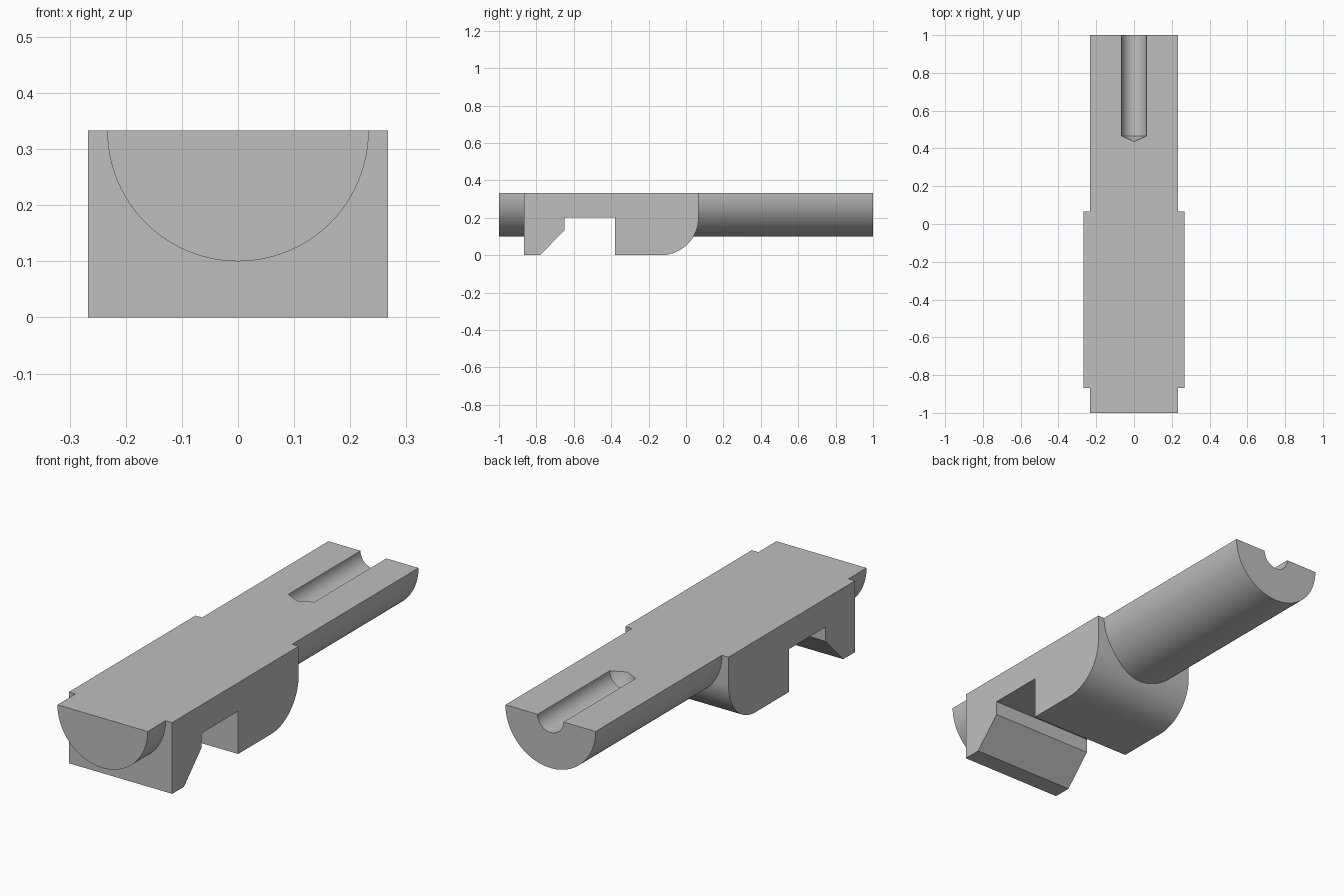
import bpy
import bmesh
import math
from mathutils import Matrix, Vector

cube = bpy.data.objects.get("Cube")
if cube:
    bpy.data.objects.remove(cube, do_unlink=True)

TOP = 0.333       # flat upper face, which also holds the axis of the bars
HALF_WIDTH = 0.267
SPARE = 0.3       # extra stock above the flat face, trimmed off at the end

grey = bpy.data.materials.new("plain_grey")
grey.use_nodes = True
colour = (0.52, 0.52, 0.52, 1)
grey.diffuse_color = colour
grey.node_tree.nodes["Principled BSDF"].inputs["Base Color"].default_value = colour


def make_object(name, bm):
    bmesh.ops.recalc_face_normals(bm, faces=bm.faces)
    mesh = bpy.data.meshes.new(name)
    bm.to_mesh(mesh)
    bm.free()
    mesh.materials.append(grey)
    obj = bpy.data.objects.new(name, mesh)
    bpy.context.collection.objects.link(obj)
    return obj


def extrude_profile(name, profile, half_width):
    """Extrude a (y, z) outline across x."""
    bm = bmesh.new()
    face = bm.faces.new([bm.verts.new((-half_width, y, z)) for y, z in profile])
    grown = bmesh.ops.extrude_face_region(bm, geom=[face])["geom"]
    verts = [v for v in grown if isinstance(v, bmesh.types.BMVert)]
    bmesh.ops.translate(bm, verts=verts, vec=(2 * half_width, 0, 0))
    return make_object(name, bm)


def round_bar(name, radius, y0, y1, tip=None, segments=96):
    """Round bar along y on the bar axis, with an optional conical tip at y0."""
    bm = bmesh.new()
    turn = Matrix.Translation((0, (y0 + y1) / 2, TOP)) @ Matrix.Rotation(math.pi / 2, 4, 'X')
    bmesh.ops.create_cone(bm, cap_ends=True, segments=segments, radius1=radius,
                          radius2=radius, depth=y1 - y0, matrix=turn)
    if tip is not None:
        cap = min(bm.faces, key=lambda f: f.calc_center_median().y)
        centre = bmesh.ops.poke(bm, faces=[cap])["verts"][0]
        centre.co = Vector((0, tip, TOP))
    return make_object(name, bm)


def combine(target, other, operation):
    mod = target.modifiers.new(operation.lower(), 'BOOLEAN')
    mod.operation = operation
    mod.solver = 'EXACT'
    mod.object = other
    bpy.context.view_layer.objects.active = target
    bpy.ops.object.modifier_apply(modifier=mod.name)
    bpy.data.objects.remove(other, do_unlink=True)


# Block with a hooked notch underneath and a rounded rear corner
corner = [(-0.133 + 0.2 * math.sin(a), 0.2 - 0.2 * math.cos(a))
          for a in (math.pi / 2 * i / 24 for i in range(25))]
outline = [(-0.867, 0), (-0.78, 0), (-0.65, 0.133), (-0.65, 0.2), (-0.38, 0.2),
           (-0.38, 0)] + corner + [(0.067, TOP + SPARE), (-0.867, TOP + SPARE)]
body = extrude_profile("latch_body", outline, HALF_WIDTH)

# Front stub and long rear bar
combine(body, round_bar("front_stub", 0.233, -1, -0.8), 'UNION')
combine(body, round_bar("rear_bar", 0.233, -0.1, 1), 'UNION')

# Drilled bore with a conical end
combine(body, round_bar("bore_cutter", 0.067, 0.467, 1.2, tip=0.436, segments=48), 'DIFFERENCE')

# Trim everything flat along the bar axis
trim = [(-1.5, TOP), (1.5, TOP), (1.5, 1), (-1.5, 1)]
combine(body, extrude_profile("top_cutter", trim, 0.6), 'DIFFERENCE')

# Smooth curved faces, sharp edges elsewhere
bpy.ops.object.select_all(action='DESELECT')
body.select_set(True)
bpy.context.view_layer.objects.active = body
bpy.ops.object.shade_smooth_by_angle(angle=math.radians(20))
